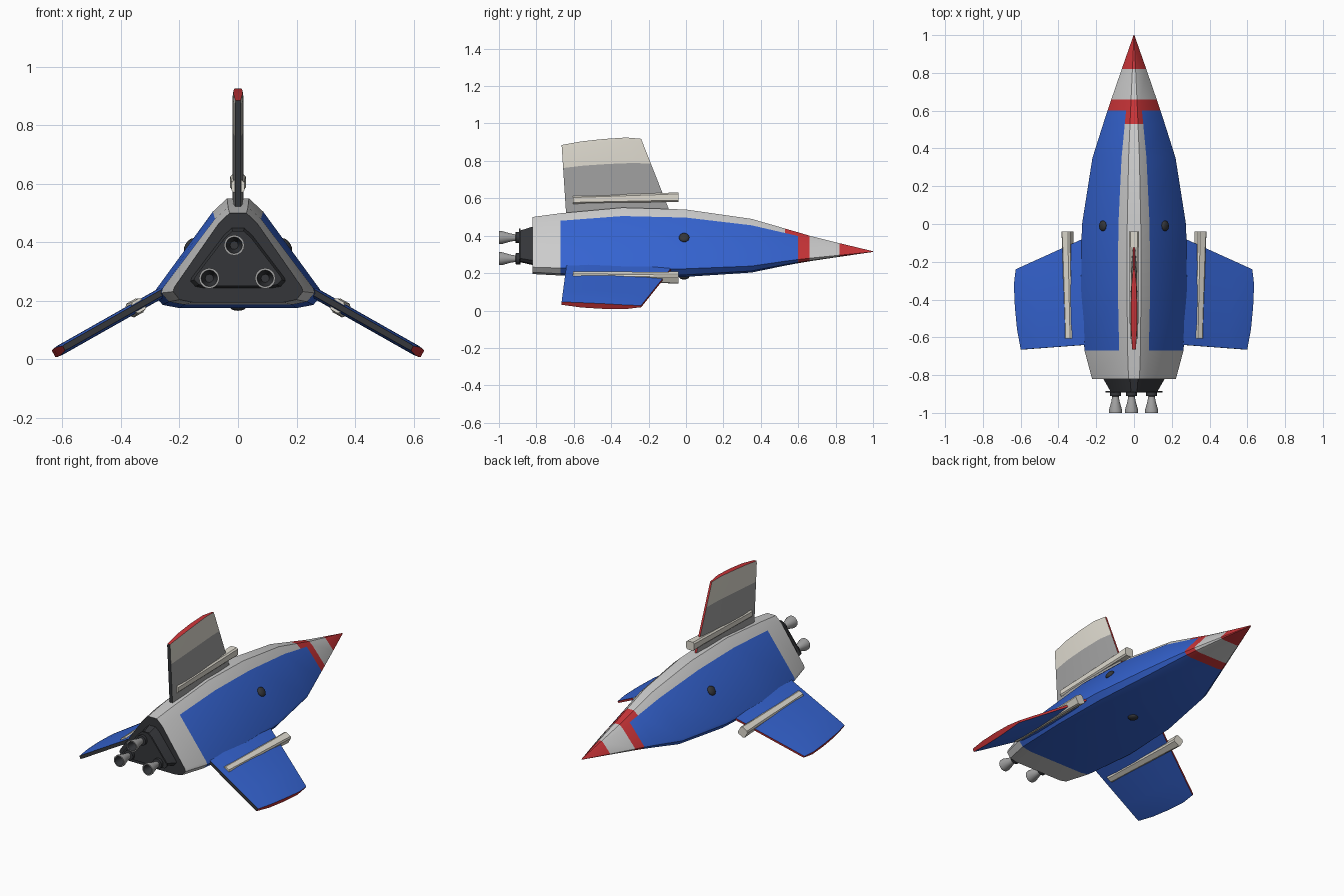
import bpy, bmesh, math
from mathutils import Matrix, Vector

if "Cube" in bpy.data.objects:
    bpy.data.objects.remove(bpy.data.objects["Cube"])


def material(name, rgb):
    m = bpy.data.materials.new(name)
    m.diffuse_color = (*rgb, 1)
    m.use_nodes = True
    m.node_tree.nodes["Principled BSDF"].inputs["Base Color"].default_value = m.diffuse_color
    return m


BLUE = material("blue", (0.035, 0.125, 0.63))
RED = material("red", (0.6, 0.035, 0.04))
GREY = material("grey", (0.52, 0.52, 0.52))
MID = material("mid_grey", (0.36, 0.36, 0.36))
CREAM = material("cream", (0.74, 0.71, 0.63))
DARK = material("dark", (0.035, 0.037, 0.042))


def build(name, verts, faces, angle=30):
    """faces: list of (vertex indices, material)"""
    me = bpy.data.meshes.new(name)
    me.from_pydata(verts, [], [f for f, _ in faces])
    mats = []
    for p, (_, m) in zip(me.polygons, faces):
        if m not in mats:
            mats.append(m)
            me.materials.append(m)
        p.material_index = mats.index(m)
    bm = bmesh.new()
    bm.from_mesh(me)
    bmesh.ops.recalc_face_normals(bm, faces=bm.faces)
    bm.to_mesh(me)
    bm.free()
    me.shade_smooth()
    me.set_sharp_from_angle(angle=math.radians(angle))
    ob = bpy.data.objects.new(name, me)
    bpy.context.collection.objects.link(ob)
    return ob


# Rounded triangular cross-section, right half from top to bottom (0..1 units)
HALF = [(0.13, 1), (0.3, 0.88), (0.98, 0.17), (1, 0.12), (0.9, 0.03), (0.7, 0)]
RING = HALF + [(-x, z) for x, z in reversed(HALF)]
N = len(RING)


def loft(name, stations, paint, rear, front):
    """stations: (y, half width, bottom z, top z)"""
    verts = [(x * w, y, b + z * (t - b)) for y, w, b, t in stations for x, z in RING]
    faces = [([k * N + i, k * N + (i + 1) % N, (k + 1) * N + (i + 1) % N, (k + 1) * N + i],
              paint(k, i)) for k in range(len(stations) - 1) for i in range(N)]
    faces.append((list(range(N)), rear))
    faces.append((list(range(len(verts) - N, len(verts))), front))
    return build(name, verts, faces)


# Hull with painted panels, spine stripe and nose bands
hull = [(-0.82, 0.222, 0.195, 0.50), (-0.67, 0.262, 0.187, 0.52),
        (-0.34, 0.286, 0.175, 0.55), (0.0, 0.275, 0.18, 0.54),
        (0.35, 0.22, 0.203, 0.49), (0.53, 0.163, 0.24, 0.438),
        (0.60, 0.14, 0.253, 0.418), (0.66, 0.12, 0.263, 0.40),
        (0.82, 0.065, 0.287, 0.36), (1.0, 0.002, 0.313, 0.317)]


def hull_paint(k, i):
    if k in (0, 7):
        return GREY
    if k in (6, 8):
        return RED
    if i in (0, N - 2, N - 1):
        return RED if k == 5 else GREY
    return BLUE


loft("hull", hull, hull_paint, DARK, RED)

# Engine block and mounting plate
loft("engine_block", [(-0.885, 0.125, 0.258, 0.428), (-0.815, 0.165, 0.242, 0.45)],
     lambda k, i: DARK, DARK, DARK)
loft("engine_plate", [(-0.893, 0.15, 0.25, 0.438), (-0.884, 0.15, 0.25, 0.438)],
     lambda k, i: DARK, DARK, DARK)


# Rocket nozzles: lathe profile of (radius, y)
def nozzle(cx, cz, seg=20):
    prof = [(0.03, -0.885), (0.03, -0.91), (0.017, -0.912), (0.022, -0.94),
            (0.035, -0.985), (0.035, -1.0), (0.028, -1.0), (0.014, -0.94)]
    verts = [(cx + r * math.cos(a), y, cz + r * math.sin(a)) for r, y in prof
             for a in (2 * math.pi * i / seg for i in range(seg))]
    faces = [([k * seg + i, k * seg + (i + 1) % seg, (k + 1) * seg + (i + 1) % seg,
               (k + 1) * seg + i], DARK if k in (0, 1, 6) else MID)
             for k in range(len(prof) - 1) for i in range(seg)]
    faces.append((list(range(seg)), DARK))
    faces.append((list(range(len(verts) - seg, len(verts))), DARK))
    build("nozzle", verts, faces)


for pos in ((-0.013, 0.39), (-0.098, 0.277), (0.093, 0.277)):
    nozzle(*pos)

# Fins: columns run from trailing to leading edge, rows from root to tip
ROOT_Y = [-0.64, -0.52, -0.36, -0.18, -0.075]
TIP_Y = [-0.665, -0.56, -0.44, -0.32, -0.24]
TIP_R = [0.385, 0.404, 0.417, 0.425, 0.418]
THICK = [0.010, 0.017, 0.018, 0.014, 0.006]
ROWS = [-0.1, 0.68, 0.96, 1.0]


def fin_matrix(x, z, deg):
    return Matrix.Translation((x, 0, z)) @ Matrix.Rotation(math.radians(deg), 4, 'Y')


def fin(name, mat, inner, outer):
    C, R = len(ROOT_Y), len(ROWS)
    verts = []
    for s in (-1, 1):
        for v in ROWS:
            for c in range(C):
                t = THICK[c] * (0.88 if v == 1 else 1)
                y = ROOT_Y[c] + (TIP_Y[c] - ROOT_Y[c]) * v
                verts.append(mat @ Vector((s * t, y, v * TIP_R[c])))

    def vid(s, j, c):
        return (s * R + j) * C + c

    faces = []
    for j in range(R - 1):
        for s in (0, 1):
            for c in range(C - 1):
                faces.append(([vid(s, j, c), vid(s, j, c + 1), vid(s, j + 1, c + 1),
                               vid(s, j + 1, c)], outer if j else inner))
        for c, m in ((0, DARK), (C - 1, RED)):
            faces.append(([vid(0, j, c), vid(1, j, c), vid(1, j + 1, c),
                           vid(0, j + 1, c)], m))
    for j, m in ((0, inner), (R - 1, RED)):
        for c in range(C - 1):
            faces.append(([vid(0, j, c), vid(1, j, c), vid(1, j, c + 1),
                           vid(0, j, c + 1)], m))
    build(name, verts, faces)


# Rail straddling each fin near its root, slightly deeper at the front
def rail(name, mat):
    sec = []
    for y, r0, r1, t in ((-0.605, 0.07, 0.112, 0.022), (-0.13, 0.08, 0.128, 0.025),
                         (-0.04, 0.08, 0.132, 0.027)):
        m = 0.008
        sec += [mat @ Vector((a, y, r)) for a, r in (
            (-t, r0 + m), (-t + m, r0), (t - m, r0), (t, r0 + m),
            (t, r1 - m), (t - m, r1), (-t + m, r1), (-t, r1 - m))]
    faces = [([k * 8 + i, k * 8 + (i + 1) % 8, k * 8 + 8 + (i + 1) % 8, k * 8 + 8 + i],
              CREAM) for k in range(2) for i in range(8)]
    faces += [(list(range(8)), CREAM), (list(range(16, 24)), CREAM)]
    build(name, sec, faces)


for label, mat, inner, outer in (
        ("top", fin_matrix(0, 0.50, 0), MID, CREAM),
        ("right", fin_matrix(0.26, 0.228, 119.5), BLUE, BLUE),
        ("left", fin_matrix(-0.26, 0.228, -119.5), BLUE, BLUE)):
    fin(label + "_fin", mat, inner, outer)
    rail(label + "_rail", mat)


# Portholes: flattened domes on the three hull sides
def porthole(name, x, z, deg):
    me = bpy.data.meshes.new(name)
    bm = bmesh.new()
    mat = (Matrix.Translation((x, -0.01, z)) @ Matrix.Rotation(math.radians(deg), 4, 'Y')
           @ Matrix.Diagonal((0.028, 0.028, 0.014, 1)))
    bmesh.ops.create_uvsphere(bm, u_segments=20, v_segments=10, radius=1, matrix=mat)
    bm.to_mesh(me)
    bm.free()
    me.shade_smooth()
    me.materials.append(DARK)
    bpy.context.collection.objects.link(bpy.data.objects.new(name, me))


porthole("right_porthole", 0.165, 0.39, 54)
porthole("left_porthole", -0.165, 0.39, -54)
porthole("bottom_porthole", 0, 0.18, 180)
